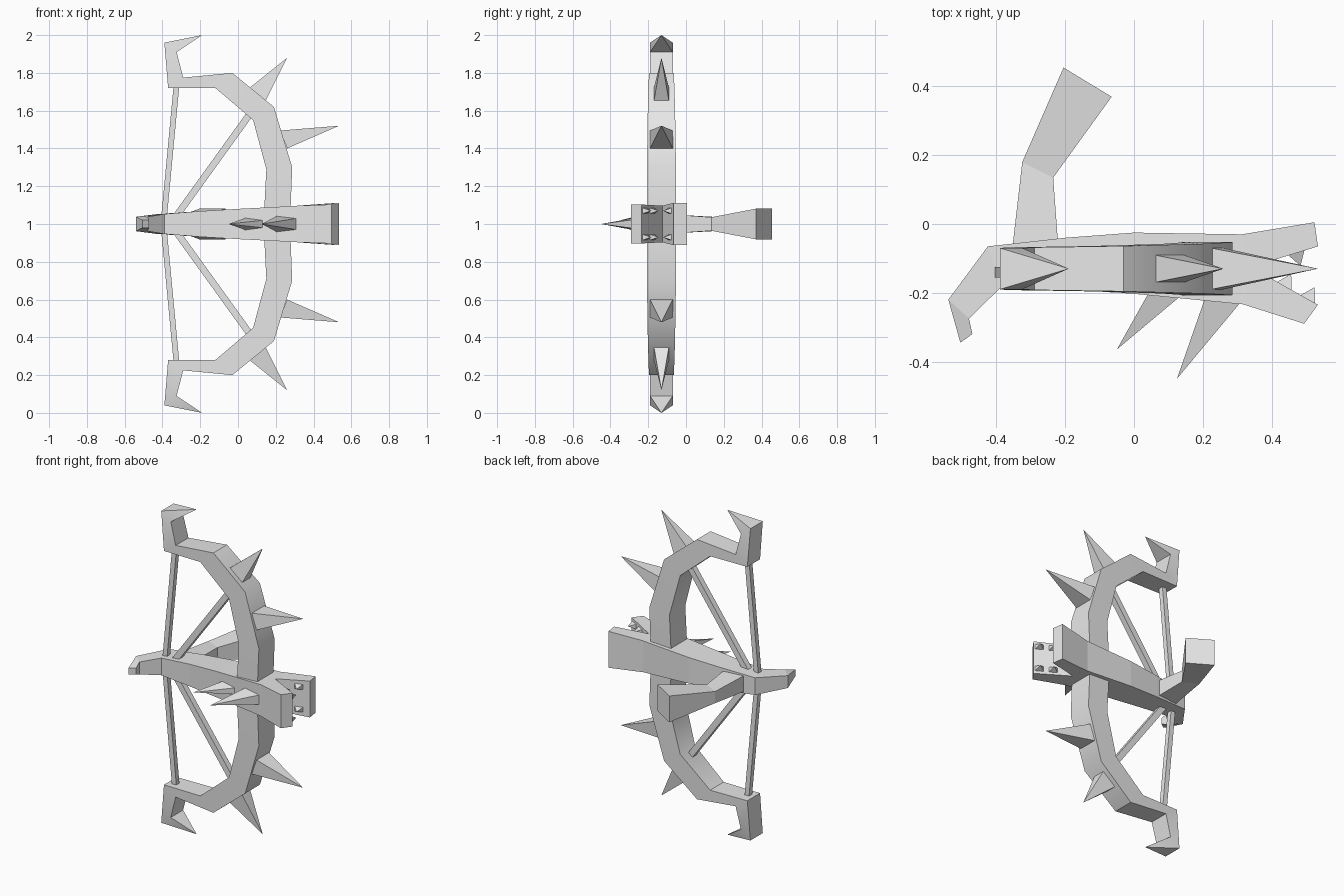
import bpy, bmesh, math
from mathutils import Vector

cube = bpy.data.objects.get("Cube")
if cube:
    bpy.data.objects.remove(cube, do_unlink=True)

grey = bpy.data.materials.new("plain_grey")
grey.use_nodes = True
COLOUR = (0.8, 0.8, 0.8, 1)
grey.diffuse_color = COLOUR
grey.node_tree.nodes["Principled BSDF"].inputs["Base Color"].default_value = COLOUR

MID = 1.0      # height of the stock's centre line
BOW_Y = -0.13  # depth of the bow's centre plane


def finish(name, bm, smooth_angle=None):
    bmesh.ops.recalc_face_normals(bm, faces=bm.faces)
    mesh = bpy.data.meshes.new(name)
    bm.to_mesh(mesh)
    bm.free()
    mesh.materials.append(grey)
    obj = bpy.data.objects.new(name, mesh)
    bpy.context.collection.objects.link(obj)
    if smooth_angle:
        bpy.ops.object.select_all(action='DESELECT')
        obj.select_set(True)
        bpy.context.view_layer.objects.active = obj
        bpy.ops.object.shade_smooth_by_angle(angle=math.radians(smooth_angle))
    return obj


def loft(name, sections, tip=None, smooth_angle=None):
    """Skin a row of four-cornered sections, closing on a cap or a point."""
    bm = bmesh.new()
    rings = [[bm.verts.new(p) for p in s] for s in sections]
    for a, b in zip(rings, rings[1:]):
        for i in range(4):
            j = (i + 1) % 4
            bm.faces.new((a[i], a[j], b[j], b[i]))
    bm.faces.new(rings[0])
    if tip:
        point = bm.verts.new(tip)
        for i in range(4):
            bm.faces.new((rings[-1][i], rings[-1][(i + 1) % 4], point))
    else:
        bm.faces.new(rings[-1])
    return finish(name, bm, smooth_angle)


def upright(a, b, half):
    """Section standing on plan points a and b, centred on the stock height."""
    return [(*a, MID - half), (*b, MID - half), (*b, MID + half), (*a, MID + half)]


def across(a, b, half, side, y=BOW_Y):
    """Section through side-on points a and b (x, height above the middle)."""
    pts = [(a, -half), (b, -half), (b, half), (a, half)]
    return [(p[0], y + d, MID + side * p[1]) for p, d in pts]


def beam(name, a, b, width, side):
    """Thin straight bar in the bow plane."""
    a, b = Vector(a), Vector(b)
    n = (b - a).orthogonal().normalized() * width / 2
    loft(name, [across(p - n, p + n, width / 2, side, -0.14) for p in (a, b)])


# Bow limbs: outer point, inner point, half depth
limb = [((0.275, 0), (0.135, 0), 0.078),
        ((0.287, 0.3), (0.15, 0.29), 0.077),
        ((0.19, 0.62), (0.08, 0.55), 0.072),
        ((-0.03, 0.8), (-0.12, 0.72), 0.066),
        ((-0.29, 0.775), (-0.37, 0.72), 0.062),
        ((-0.325, 0.91), (-0.39, 0.96), 0.06)]

for side, word in ((1, "upper"), (-1, "lower")):
    loft(word + "_limb", [across(a, b, h, side) for a, b, h in limb],
         tip=(-0.19, BOW_Y, MID + side), smooth_angle=40)
    # Spikes on the limb
    loft(word + "_outer_spike", [across((0.06, 0.72), (0.145, 0.65), 0.04, side)],
         tip=(0.26, BOW_Y, MID + side * 0.88))
    loft(word + "_inner_spike", [across((0.225, 0.495), (0.26, 0.4), 0.06, side)],
         tip=(0.535, BOW_Y, MID + side * 0.52))
    # Strings
    beam(word + "_string", (-0.325, 0.74), (-0.392, 0.03), 0.03, side)
    beam(word + "_brace", (0.065, 0.585), (-0.335, 0.03), 0.036, side)

# Stock with its hooked tail: front point, back point, half height
stock = [((-0.47, -0.32), (-0.505, -0.345), 0.02),
         ((-0.48, -0.275), (-0.54, -0.22), 0.038),
         ((-0.39, -0.187), (-0.425, -0.065), 0.053),
         ((-0.2, -0.19), (-0.2, -0.04), 0.068),
         ((0, -0.203), (0, -0.025), 0.08),
         ((0.31, -0.233), (0.31, -0.03), 0.096)]
loft("stock", [upright(*s) for s in stock])

# Open jaws at the end of the stock
throat = Vector((0.34, -0.125))
jaws = {"front_jaw": ((0.31, -0.233), (0.495, -0.29), (0.535, -0.235), 0.103, (0.5, 0.85)),
        "back_jaw": ((0.31, -0.03), (0.525, 0.005), (0.535, -0.065), 0.112, (0.68,))}
for name, (root, outer, inner, half, teeth) in jaws.items():
    loft(name, [upright(root, (0.31, throat.y), 0.096),
                upright((root[0] + 0.005, root[1]), throat, 0.097),
                upright(outer, inner, half)])
    # Teeth on the inner face of the jaw
    edge = Vector(inner) - throat
    along = edge.normalized()
    inward = Vector((-along.y, along.x))
    if name == "back_jaw":
        inward = -inward
    for t in teeth:
        for level in (-0.07, 0.07):
            c = throat + edge * t
            a, b, p = c - along * 0.024, c + along * 0.024, c + inward * 0.04
            base = [(q.x, q.y, MID + level + d)
                    for q, d in ((a, -0.015), (b, -0.015), (b, 0.015), (a, 0.015))]
            loft(name + "_tooth", [base], tip=(p.x, p.y, MID + level))

# Spikes on the front of the stock
for name, a, b, ha, hb, tip in (
        ("small_front_spike", (0.04, -0.205), (0.135, -0.21), 0.032, 0.02, (-0.05, -0.365)),
        ("large_front_spike", (0.205, -0.22), (0.31, -0.228), 0.042, 0.03, (0.125, -0.45))):
    low, high = upright(a, b, ha), upright(a, b, hb)
    loft(name, [[low[0], high[1], high[2], low[3]]], tip=(*tip, MID))

# Bent grip arm reaching backwards
grip = [((-0.355, -0.08), (-0.22, -0.07), 0.05),
        ((-0.325, 0.18), (-0.235, 0.135), 0.036),
        ((-0.205, 0.455), (-0.065, 0.37), 0.081)]
loft("grip_arm", [upright(*s) for s in grip])
